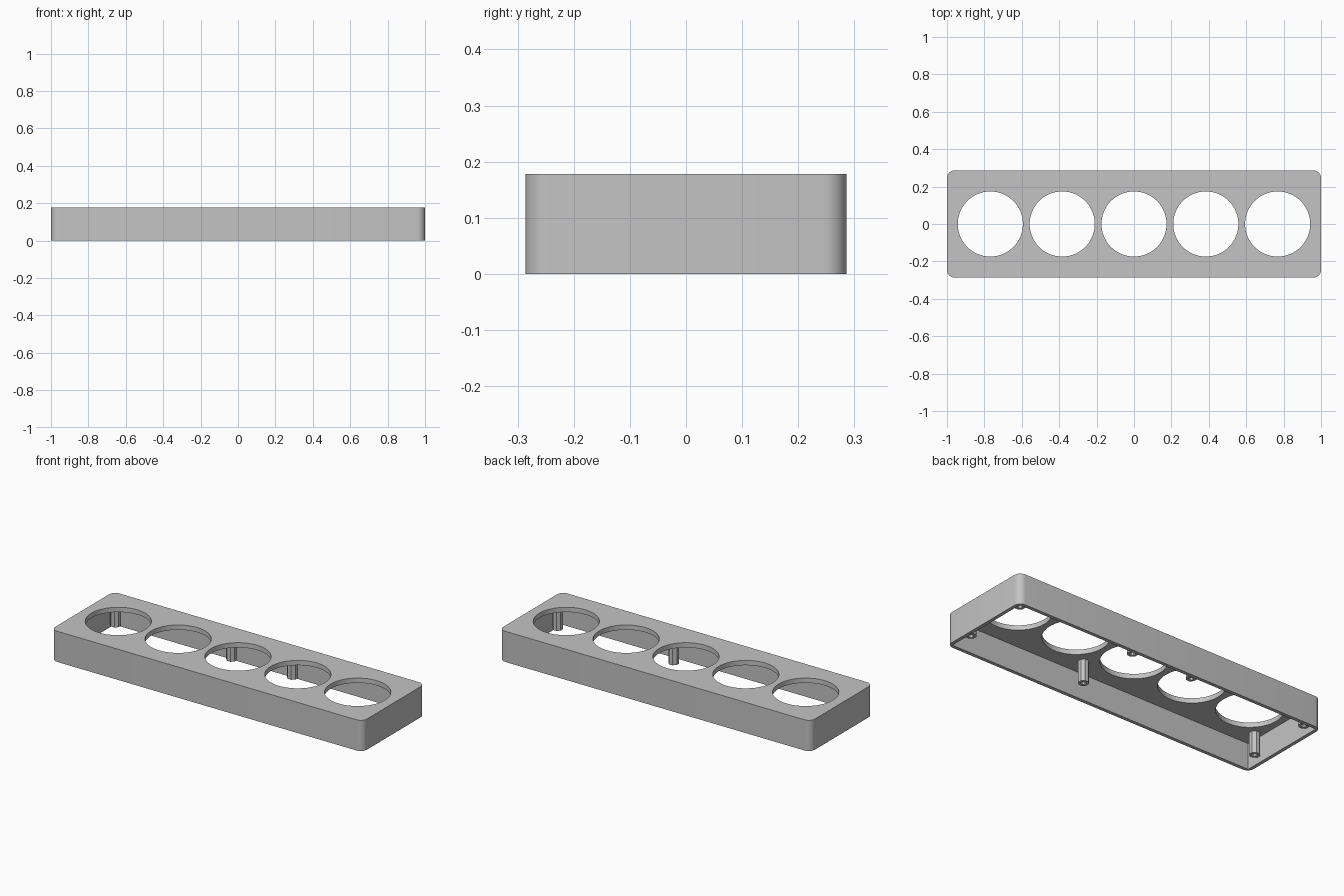
import bpy, bmesh, math

if "Cube" in bpy.data.objects:
    bpy.data.objects.remove(bpy.data.objects["Cube"])

L, W, H = 1.0, 0.286, 0.178      # half length, half width, height
WALL, ROOF = 0.02, 0.028
CORNER = 0.04

grey = bpy.data.materials.new("plain grey")
grey.diffuse_color = (0.55, 0.55, 0.55, 1)
grey.use_nodes = True
grey.node_tree.nodes["Principled BSDF"].inputs["Base Color"].default_value = grey.diffuse_color


def prism(name, outline, z0, z1):
    """Extrude a closed xy outline from z0 to z1."""
    bm = bmesh.new()
    base = bm.faces.new([bm.verts.new((x, y, z0)) for x, y in outline])
    top = bmesh.ops.extrude_face_region(bm, geom=[base])["geom"]
    bmesh.ops.translate(bm, vec=(0, 0, z1 - z0),
                        verts=[g for g in top if isinstance(g, bmesh.types.BMVert)])
    bmesh.ops.recalc_face_normals(bm, faces=bm.faces)
    mesh = bpy.data.meshes.new(name)
    bm.to_mesh(mesh)
    bm.free()
    ob = bpy.data.objects.new(name, mesh)
    ob.data.materials.append(grey)
    bpy.context.collection.objects.link(ob)
    return ob


def circle(cx, cy, r, n):
    return [(cx + r * math.cos(2 * math.pi * (i + .5) / n),
             cy + r * math.sin(2 * math.pi * (i + .5) / n)) for i in range(n)]


def rounded_rect(hx, hy, r, n=8):
    pts = []
    for k, (sx, sy) in enumerate([(1, 1), (-1, 1), (-1, -1), (1, -1)]):
        for i in range(n + 1):
            a = math.pi / 2 * (k + i / n)
            pts.append((sx * (hx - r) + r * math.cos(a), sy * (hy - r) + r * math.sin(a)))
    return pts


def select(ob):
    bpy.ops.object.select_all(action='DESELECT')
    ob.select_set(True)
    bpy.context.view_layer.objects.active = ob


def cut(ob, cutter):
    select(ob)
    mod = ob.modifiers.new("cut", 'BOOLEAN')
    mod.operation, mod.solver, mod.object = 'DIFFERENCE', 'EXACT', cutter
    bpy.ops.object.modifier_apply(modifier=mod.name)
    bpy.data.objects.remove(cutter)


# Case: rounded box, open underneath, with square inner corners
case = prism("case", rounded_rect(L, W, CORNER), 0, H)
ix, iy = L - WALL, W - WALL
cut(case, prism("cavity", [(ix, iy), (-ix, iy), (-ix, -iy), (ix, -iy)], -0.1, H - ROOF))

# Five round openings in the roof
for i in range(-2, 3):
    cut(case, prism("opening", circle(i * 0.384, 0, 0.174, 96), H - ROOF - 0.05, H + 0.1))
select(case)
bpy.ops.object.shade_smooth_by_angle(angle=math.radians(30))

# Hollow screw posts hanging from the roof: four at the back, three at the front
BACK, FRONT, TIP = 0.22, -0.167, 0.025
posts = [(x, BACK) for x in (-0.94, -0.195, 0.195, 0.94)]
posts += [(x, FRONT) for x in (-0.94, 0.195, 0.94)]
for x, y in posts:
    post = prism("screw_post", circle(x, y, 0.029, 8), TIP, H - ROOF)
    cut(post, prism("screw_hole", circle(x, y, 0.014, 8), TIP - 0.05, H - ROOF - 0.02))
